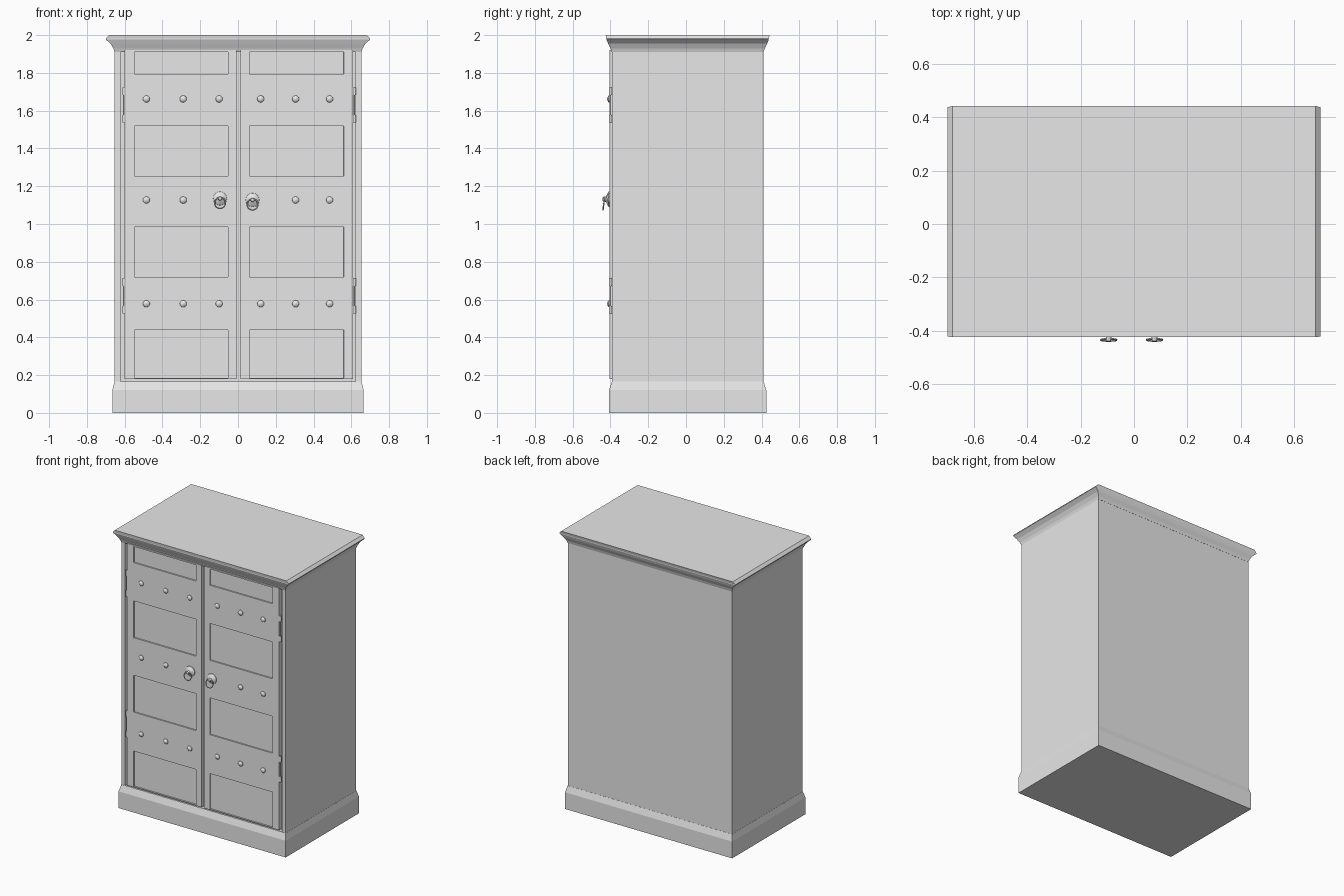
import bpy, bmesh, math
from mathutils import Matrix, Vector

cube = bpy.data.objects.get("Cube")
if cube:
    bpy.data.objects.remove(cube, do_unlink=True)

grey = bpy.data.materials.new("plain_grey")
grey.use_nodes = True
grey.diffuse_color = (0.8, 0.8, 0.8, 1)
grey.node_tree.nodes["Principled BSDF"].inputs["Base Color"].default_value = (0.8, 0.8, 0.8, 1)

FRONT = -0.405   # front plane of the doors


def finish(name, bm, smooth=False):
    bmesh.ops.recalc_face_normals(bm, faces=bm.faces)
    mesh = bpy.data.meshes.new(name)
    bm.to_mesh(mesh)
    bm.free()
    mesh.materials.append(grey)
    ob = bpy.data.objects.new(name, mesh)
    bpy.context.collection.objects.link(ob)
    if smooth:
        bpy.ops.object.select_all(action='DESELECT')
        ob.select_set(True)
        bpy.context.view_layer.objects.active = ob
        bpy.ops.object.shade_smooth_by_angle(angle=math.radians(40))
    return ob


def stack(bm, rings):
    """Loft rectangles given as (half width, front y, back y, z)."""
    prev = None
    for hx, y0, y1, z in rings:
        ring = [bm.verts.new(p) for p in
                ((-hx, y0, z), (hx, y0, z), (hx, y1, z), (-hx, y1, z))]
        if prev:
            for i in range(4):
                j = (i + 1) % 4
                bm.faces.new((prev[i], prev[j], ring[j], ring[i]))
        else:
            bm.faces.new(ring[::-1])
        prev = ring
    bm.faces.new(prev)


def lathe(bm, x, z, profile, sides=12):
    """Turn (radius, distance out from the door) pairs about the y axis."""
    rings = [[bm.verts.new((x + r * math.cos(a), FRONT - d, z + r * math.sin(a)))
              for a in (2 * math.pi * k / sides for k in range(sides))]
             for r, d in profile]
    for a, b in zip(rings, rings[1:]):
        for i in range(sides):
            j = (i + 1) % sides
            bm.faces.new((a[i], a[j], b[j], b[i]))
    bm.faces.new(rings[-1])


# Carcass: flat box with a recessed door opening in its front
bm = bmesh.new()
stack(bm, [(0.653, -0.392, 0.41, 0.1), (0.653, -0.392, 0.41, 1.94)])
bmesh.ops.recalc_face_normals(bm, faces=bm.faces)
front = min(bm.faces, key=lambda f: f.calc_center_median().y)
bmesh.ops.inset_region(bm, faces=[front], thickness=0.043)
for v in front.verts:
    v.co.z = 0.167 if v.co.z < 1 else 1.925
bmesh.ops.inset_region(bm, faces=[front], thickness=0.0005, depth=-0.03)
finish("carcass", bm)

# Plinth and cornice
bm = bmesh.new()
stack(bm, [(0.665, -0.408, 0.425, 0), (0.665, -0.408, 0.425, 0.12),
           (0.654, -0.393, 0.411, 0.165)])
finish("plinth", bm)

bm = bmesh.new()
stack(bm, [(0.653, -0.393, 0.411, 1.91), (0.66, -0.4, 0.417, 1.93),
           (0.675, -0.412, 0.43, 1.955), (0.7, -0.422, 0.438, 1.977),
           (0.7, -0.422, 0.438, 1.982), (0.682, -0.425, 0.443, 2)])
finish("cornice", bm)

# Doors: a grid front whose middle column holds four sunken panels
ZS = (0.18, 0.185, 0.44, 0.72, 0.985, 1.255, 1.52, 1.795, 1.91, 1.92)


def door(name, xs):
    bm = bmesh.new()
    grid = [[bm.verts.new((x, FRONT, z)) for x in xs] for z in ZS]
    panels = []
    for r in range(len(ZS) - 1):
        for c in range(3):
            f = bm.faces.new((grid[r][c], grid[r][c + 1],
                              grid[r + 1][c + 1], grid[r + 1][c]))
            if c == 1 and r % 2 == 1:
                panels.append(f)
    rim = [e for e in bm.edges if e.is_boundary]
    sides = bmesh.ops.extrude_edge_only(bm, edges=rim)["geom"]
    for v in sides:
        if isinstance(v, bmesh.types.BMVert):
            v.co.y = -0.365
    bmesh.ops.inset_individual(bm, faces=panels, thickness=0.0005, depth=-0.009)
    finish(name, bm)


door("right_door", (-0.6, -0.547, -0.052, -0.007))
door("left_door", (0.012, 0.06, 0.56, 0.61))

# Rows of domed studs
bm = bmesh.new()
columns = (-0.485, -0.29, -0.1, 0.12, 0.305, 0.485)
for z in (0.578, 1.127, 1.662):
    for x in columns:
        if z == 1.127 and abs(x) < 0.2:
            continue
        lathe(bm, x, z, [(0.019, -0.002), (0.018, 0.004), (0.012, 0.009), (0.005, 0.012)])
finish("studs", bm, True)


# Ring pulls hanging from conical bosses
def ring_pull(name, x, z):
    bm = bmesh.new()
    lathe(bm, x, z, [(0.037, -0.002), (0.036, 0.004), (0.026, 0.011),
                     (0.011, 0.018), (0.009, 0.034), (0.003, 0.037)], 16)
    tilt = Matrix.Rotation(math.radians(-8), 3, 'X')
    centre = Vector((x, FRONT - 0.03, z - 0.024))
    major, minor, n, m = 0.029, 0.0035, 20, 6
    rows = []
    for i in range(n):
        a = 2 * math.pi * i / n
        row = []
        for k in range(m):
            b = 2 * math.pi * k / m
            r = major + minor * math.cos(b)
            p = Vector((r * math.cos(a), minor * math.sin(b), r * math.sin(a)))
            row.append(bm.verts.new(centre + tilt @ p))
        rows.append(row)
    for i in range(n):
        a, b = rows[i], rows[(i + 1) % n]
        for k in range(m):
            j = (k + 1) % m
            bm.faces.new((a[k], a[j], b[j], b[k]))
    finish(name, bm, True)


ring_pull("right_ring_pull", -0.095, 1.135)
ring_pull("left_ring_pull", 0.077, 1.127)


# Hinges: a slim pin with a knuckle near each end
def hinges(name, x):
    bm = bmesh.new()
    for mid in (0.62, 1.63):
        for z, r, h in ((mid, 0.004, 0.18), (mid + 0.073, 0.008, 0.04),
                        (mid - 0.073, 0.008, 0.04)):
            bmesh.ops.create_cone(bm, cap_ends=True, segments=10, radius1=r, radius2=r,
                                  depth=h, matrix=Matrix.Translation((x, -0.4, z)))
    finish(name, bm, True)


hinges("right_hinges", -0.604)
hinges("left_hinges", 0.616)
